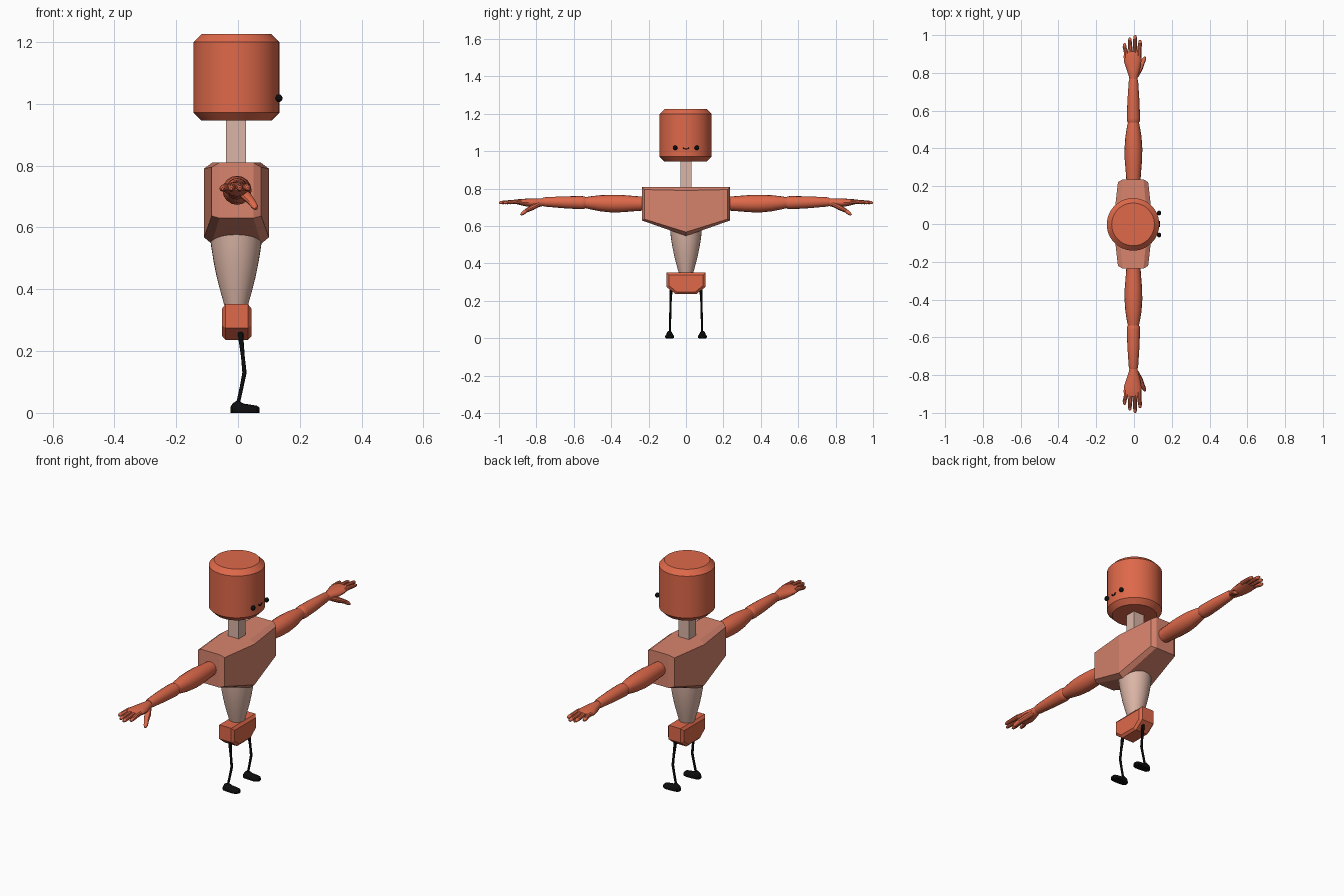
import bpy, bmesh, math
from mathutils import Vector

if "Cube" in bpy.data.objects:
    bpy.data.objects.remove(bpy.data.objects["Cube"])


def mat(name, rgb):
    m = bpy.data.materials.new(name)
    lin = [c / 12.92 if c <= 0.04 else ((c + 0.055) / 1.055) ** 2.4 for c in rgb]
    m.diffuse_color = (*lin, 1)
    m.use_nodes = True
    m.node_tree.nodes["Principled BSDF"].inputs["Base Color"].default_value = m.diffuse_color
    return m


CLAY = mat("terracotta", (0.87, 0.41, 0.29))
PINK = mat("dusty pink", (0.85, 0.52, 0.43))
PALE = mat("pale skin", (0.86, 0.71, 0.65))
BLACK = mat("black", (0.05, 0.05, 0.05))


def finish(name, bm, material, mirror=False, smooth=True):
    bmesh.ops.recalc_face_normals(bm, faces=bm.faces)
    me = bpy.data.meshes.new(name)
    bm.to_mesh(me)
    bm.free()
    me.materials.append(material)
    if smooth:
        me.polygons.foreach_set("use_smooth", [True] * len(me.polygons))
        me.set_sharp_from_angle(angle=math.radians(35))
    ob = bpy.data.objects.new(name, me)
    bpy.context.collection.objects.link(ob)
    if mirror:
        mod = ob.modifiers.new("mirror", "MIRROR")
        mod.use_axis = (False, True, False)
        mod.use_mirror_merge = False
    return ob


def loft(name, stations, material, seg=16, axis=None, mirror=False, ref=(1, 0, 0)):
    """Closed tube through stations (x, y, z, radius_a, radius_b)."""
    bm = bmesh.new()
    pts = [Vector(s[:3]) for s in stations]
    rings = []
    for i, s in enumerate(stations):
        t = Vector(axis) if axis else pts[min(i + 1, len(pts) - 1)] - pts[max(i - 1, 0)]
        t.normalize()
        r = Vector(ref)
        a = (r - t * r.dot(t)).normalized()
        b = t.cross(a)
        ring = []
        for k in range(seg):
            ang = 2 * math.pi * k / seg
            p = pts[i] + a * s[3] * math.cos(ang) + b * s[4] * math.sin(ang)
            p.z = max(p.z, 0)  # soles stay flat on the ground
            ring.append(bm.verts.new(p))
        rings.append(ring)
    for r0, r1 in zip(rings, rings[1:]):
        for k in range(seg):
            j = (k + 1) % seg
            bm.faces.new((r0[k], r0[j], r1[j], r1[k]))
    bm.faces.new(rings[0])
    bm.faces.new(rings[-1])
    return finish(name, bm, material, mirror)


def plate(name, cx, outer, inner, material):
    """Faceted slab along x from half outlines of (y, z, half depth), top middle to bottom middle."""
    bm = bmesh.new()

    def loop(half, sign):
        full = half + [(-y, z, d) for y, z, d in reversed(half[1:-1])]
        return [bm.verts.new((cx + sign * d, y, z)) for y, z, d in full]
    loops = [loop(inner, -1), loop(outer, -1), loop(outer, 1), loop(inner, 1)]
    n = len(loops[0])
    for l0, l1 in zip(loops, loops[1:]):
        for k in range(n):
            j = (k + 1) % n
            bm.faces.new((l0[k], l0[j], l1[j], l1[k]))
    for cap in (loops[0], loops[-1]):
        bm.faces.new(cap[:n // 2 + 1])
        bm.faces.new(cap[n // 2:] + cap[:1])
    return finish(name, bm, material, smooth=False)


# Head: chamfered drum
loft("head", [(-0.005, -0.002, z, r, r) for z, r in
              ((0.945, 0.113), (0.971, 0.139), (1.199, 0.139), (1.225, 0.113))], CLAY, 48)

# Neck: square post
bm = bmesh.new()
bmesh.ops.create_cube(bm, size=1)
for v in bm.verts:
    v.co = Vector((v.co.x * 0.065 - 0.007, v.co.y * 0.06, v.co.z * 0.16 + 0.875))
finish("neck", bm, PALE, smooth=False)

# Chest shield and hip block
plate("chest", -0.005,
      [(0, 0.81, 0.078), (0.236, 0.81, 0.055), (0.236, 0.63, 0.055), (0, 0.547, 0.08)],
      [(0, 0.79, 0.105), (0.222, 0.795, 0.08), (0.222, 0.637, 0.08), (0, 0.568, 0.105)], PINK)
plate("hips", -0.004,
      [(0, 0.352, 0.036), (0.105, 0.352, 0.036), (0.105, 0.275, 0.036),
       (0.055, 0.236, 0.036), (0, 0.236, 0.036)],
      [(0, 0.338, 0.047), (0.092, 0.338, 0.047), (0.092, 0.282, 0.047),
       (0.05, 0.248, 0.047), (0, 0.248, 0.047)], CLAY)

# Waist: tapered bell
loft("waist", [(-0.006, 0, z, r, r) for z, r in
               ((0.34, 0.036), (0.39, 0.05), (0.44, 0.063), (0.49, 0.073),
                (0.54, 0.081), (0.60, 0.086))], PALE, 32)

# Arms, both sides
loft("upper_arm", [(-0.003, y, z, r, r) for y, z, r in
                   ((0.225, 0.72, 0.037), (0.28, 0.72, 0.041), (0.34, 0.72, 0.046),
                    (0.40, 0.72, 0.047), (0.46, 0.722, 0.043), (0.51, 0.724, 0.035),
                    (0.538, 0.725, 0.029))], CLAY, axis=(0, 1, 0), mirror=True)
loft("forearm", [(-0.003, y, z, r, r) for y, z, r in
                 ((0.53, 0.725, 0.026), (0.545, 0.725, 0.034), (0.56, 0.725, 0.035),
                  (0.65, 0.727, 0.032), (0.755, 0.729, 0.025), (0.768, 0.729, 0.021))],
     CLAY, axis=(0, 1, 0), mirror=True)

# Hands: palm, thumb, four fingers
loft("palm", [(x, y, z, a, b) for x, y, z, a, b in
              ((-0.003, 0.76, 0.727, 0.02, 0.019), (-0.003, 0.785, 0.725, 0.025, 0.023),
               (-0.004, 0.82, 0.724, 0.036, 0.024), (-0.007, 0.86, 0.726, 0.046, 0.02),
               (-0.008, 0.89, 0.729, 0.047, 0.016), (-0.008, 0.912, 0.73, 0.042, 0.011))],
     CLAY, axis=(0, 1, 0), mirror=True)
loft("thumb", [(0.01, 0.785, 0.717, 0.015, 0.013), (0.028, 0.82, 0.70, 0.017, 0.015),
               (0.044, 0.853, 0.683, 0.013, 0.011), (0.054, 0.873, 0.668, 0.011, 0.010),
               (0.058, 0.883, 0.66, 0.005, 0.005)], CLAY, 10, mirror=True)
for finger, x0, x1, tip in (("little", -0.042, -0.05, 0.957), ("ring", -0.018, -0.022, 0.987),
                            ("middle", 0.005, 0.006, 1.0), ("index", 0.027, 0.032, 0.975)):
    loft(finger + "_finger",
         [(x0, 0.88, 0.73, 0.012, 0.012), (x0, 0.91, 0.73, 0.012, 0.012),
          (x1, tip - 0.02, 0.726, 0.01, 0.01), (x1, tip - 0.006, 0.725, 0.008, 0.008),
          (x1, tip, 0.725, 0.004, 0.004)], CLAY, 10, axis=(0, 1, 0), mirror=True)

# Legs and feet
loft("leg", [(0.008, 0.081, 0.262, 0.009, 0.008), (0.01, 0.081, 0.235, 0.008, 0.008),
             (0.016, 0.083, 0.18, 0.006, 0.006), (0.021, 0.084, 0.13, 0.007, 0.006),
             (0.012, 0.085, 0.085, 0.006, 0.006), (0.0, 0.086, 0.03, 0.006, 0.006)],
     BLACK, 10, mirror=True)
loft("foot", [(x, 0.088, 0.008, w, h) for x, w, h in
              ((-0.025, 0.01, 0.01), (-0.018, 0.017, 0.022), (-0.002, 0.019, 0.033),
               (0.018, 0.021, 0.022), (0.045, 0.024, 0.018), (0.062, 0.02, 0.015),
               (0.07, 0.01, 0.008))],
     BLACK, 16, axis=(1, 0, 0), ref=(0, 1, 0), mirror=True)

# Face: bead eyes and a tiny smile
bm = bmesh.new()
bmesh.ops.create_uvsphere(bm, u_segments=16, v_segments=10, radius=0.0125)
for v in bm.verts:
    v.co = Vector((v.co.x * 0.9 + 0.1325, v.co.y + 0.058, v.co.z + 1.018))
finish("eye", bm, BLACK, mirror=True)
loft("mouth", [(0.135, -0.013 * math.cos(a), 1.021 - 0.01 * math.sin(a), 0.003, 0.003)
               for a in [math.pi * i / 8 for i in range(9)]], BLACK, 8)
